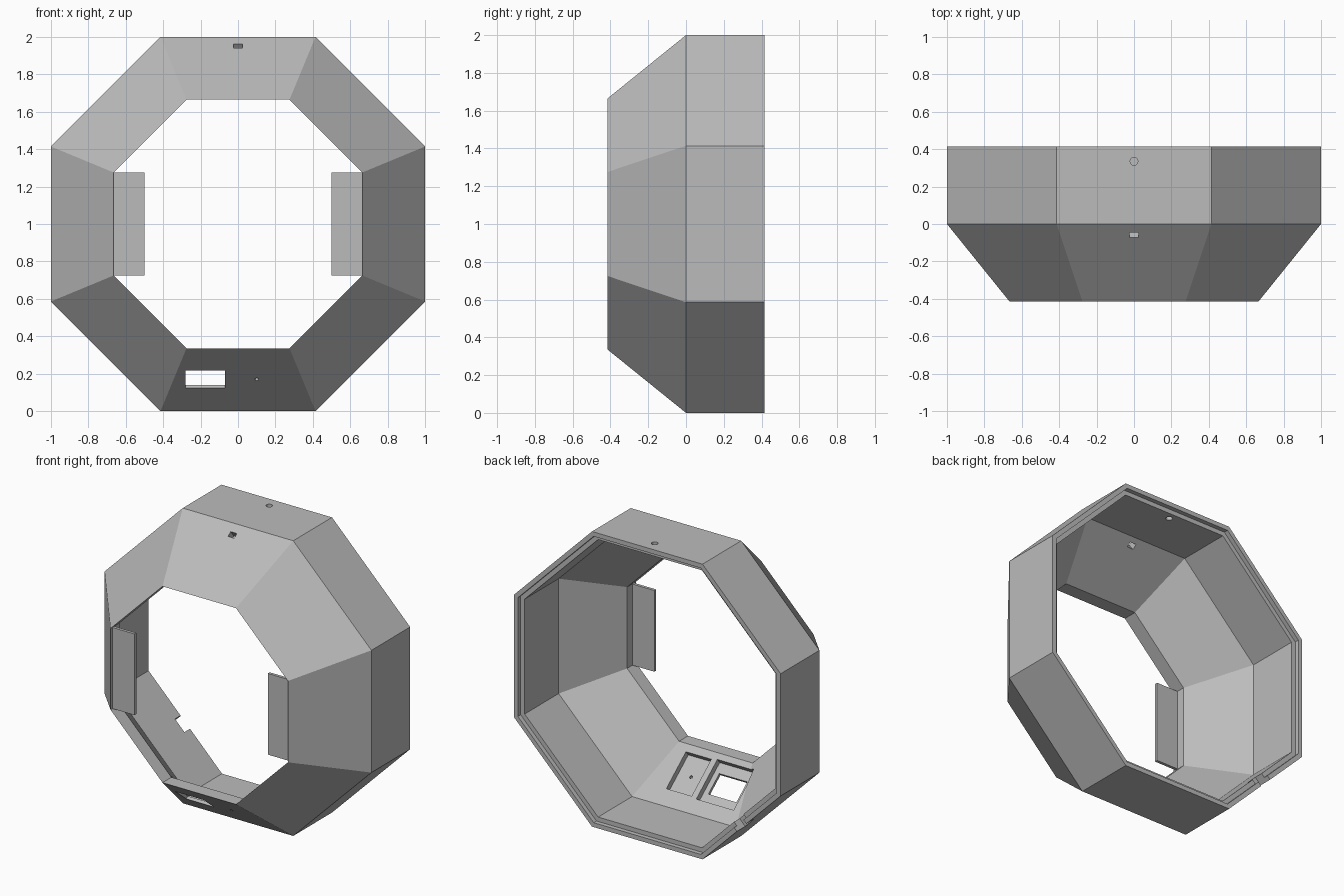
import bpy, bmesh
from math import pi, cos, sin, atan2
from mathutils import Matrix, Vector

cube = bpy.data.objects.get("Cube")
if cube:
    bpy.data.objects.remove(cube, do_unlink=True)

grey = bpy.data.materials.new("plain grey")
grey.use_nodes = True
GREY = (0.5, 0.5, 0.5, 1)
grey.diffuse_color = GREY
grey.node_tree.nodes["Principled BSDF"].inputs["Base Color"].default_value = GREY

SIDES = 8
FRONT, BACK = -0.415, 0.415
OPENING = 0.665              # apothem of the front opening
WALL = 0.06
SLOPE = atan2(1 - OPENING, -FRONT)


def make_object(name, bm):
    bmesh.ops.recalc_face_normals(bm, faces=bm.faces)
    mesh = bpy.data.meshes.new(name)
    bm.to_mesh(mesh)
    bm.free()
    obj = bpy.data.objects.new(name, mesh)
    bpy.context.collection.objects.link(obj)
    return obj


def box(name, centre, size, turn=Matrix()):
    bm = bmesh.new()
    bmesh.ops.create_cube(bm, size=1, matrix=Matrix.Translation(centre) @ turn @ Matrix.Diagonal((*size, 1)))
    return make_object(name, bm)


def rod(name, centre, radius, depth, turn=Matrix()):
    bm = bmesh.new()
    bmesh.ops.create_cone(bm, cap_ends=True, segments=16, radius1=radius, radius2=radius,
                          depth=depth, matrix=Matrix.Translation(centre) @ turn)
    return make_object(name, bm)


def cut(target, cutter):
    cutter.hide_render = True
    mod = target.modifiers.new("cut", "BOOLEAN")
    mod.operation = "DIFFERENCE"
    mod.solver = "EXACT"
    mod.object = cutter
    bpy.context.view_layer.objects.active = target
    bpy.ops.object.modifier_apply(modifier=mod.name)
    bpy.data.objects.remove(cutter, do_unlink=True)


# Octagonal shell: wall section (apothem, depth) swept round the y axis
inner = 1 - WALL
step = WALL / 2
crease = WALL * (1 / cos(SLOPE) - 1) / (sin(SLOPE) / cos(SLOPE))
section = [(OPENING, FRONT), (1, 0), (1, BACK), (1 - step, BACK),
           (1 - step, BACK - step), (inner, BACK - step), (inner, crease),
           (OPENING, FRONT + WALL / sin(SLOPE))]
bm = bmesh.new()
rings = []
for k in range(SIDES):
    a = (k + 0.5) * 2 * pi / SIDES
    rings.append([bm.verts.new((r / cos(pi / SIDES) * cos(a), y, 1 + r / cos(pi / SIDES) * sin(a)))
                  for r, y in section])
for k in range(SIDES):
    p, q = rings[k], rings[(k + 1) % SIDES]
    for i in range(len(section)):
        j = (i + 1) % len(section)
        bm.faces.new((p[i], p[j], q[j], q[i]))
shell = make_object("octagonal_shell", bm)
shell.data.materials.append(grey)

# Bottom slanted panel: inner pockets, window and pin hole
lean = Matrix.Rotation(pi / 2 + (pi / 2 - (pi / 2 - atan2(-FRONT, 1 - OPENING)) + 0), 4, "X")
lean = Matrix.Rotation(pi - (pi / 2 - atan2(-FRONT, 1 - OPENING)), 4, "X")
outward = lean @ Vector((0, 0, 1))


def bottom(x, depth):
    """Point on the bottom slanted panel, sunk below its outer surface."""
    z = 0.17
    return Vector((x, z / (1 - OPENING) * FRONT, z)) - outward * depth


for x, width, length in ((-0.175, 0.28, 0.29), (0.1, 0.19, 0.27)):
    cut(shell, box("pocket", bottom(x, 0.07), (width, length, 0.1), lean))
cut(shell, box("window", bottom(-0.175, 0), (0.21, 0.15, 0.2), lean))
cut(shell, rod("pin_hole", bottom(0.1, 0), 0.01, 0.2, lean))

# Top: slot in the slanted panel and round hole in the flat one
cut(shell, box("slot", (0, -0.06, 1.952), (0.046, 0.035, 0.3), Matrix.Rotation(SLOPE, 4, "X")))
cut(shell, rod("round_hole", (0, 0.335, 1.95), 0.021, 0.3))

# Cable notch in the back rim, on the lower diagonal wall
cut(shell, box("notch", (-cos(pi / 4), BACK, 1 - sin(pi / 4)), (0.1, 0.18, 0.3),
               Matrix.Rotation(pi / 4, 4, "Y")))

# Mounting tabs on both sides of the opening
for side, name in ((1, "left_tab"), (-1, "right_tab")):
    tab = box(name, (side * 0.59, -0.385, 1), (0.18, 0.02, 0.55))
    tab.data.materials.append(grey)
